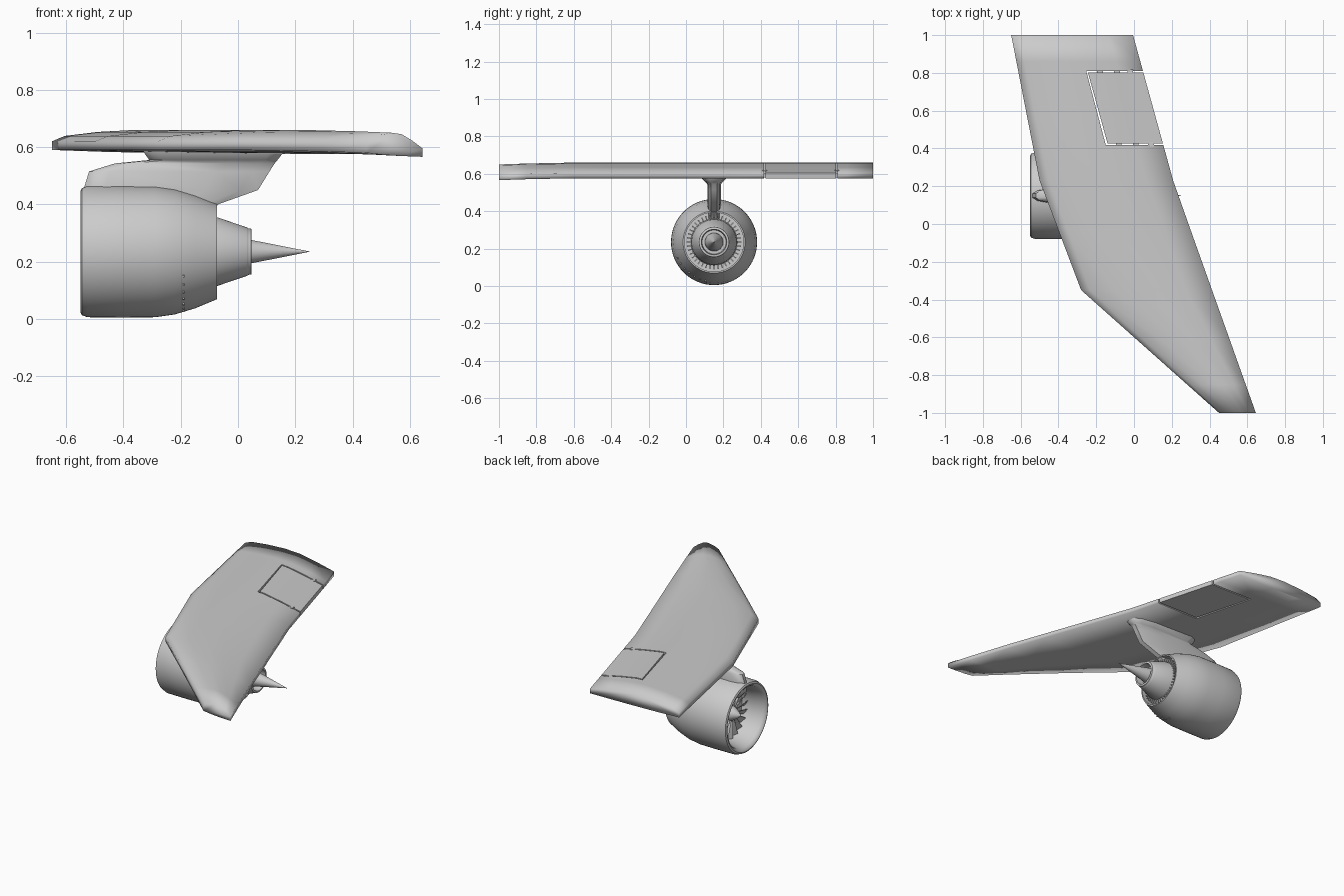
import bpy, bmesh, math
from mathutils import Vector

cube = bpy.data.objects.get("Cube")
if cube:
    bpy.data.objects.remove(cube)

AXIS_Y, AXIS_Z = 0.15, 0.235     # engine centreline

grey = bpy.data.materials.new("plain_grey")
grey.use_nodes = True
grey.diffuse_color = (0.6, 0.6, 0.6, 1)
grey.node_tree.nodes["Principled BSDF"].inputs["Base Color"].default_value = (0.6, 0.6, 0.6, 1)


def build(name, lofts, angle=35):
    """Skin each list of rings into a closed solid, all in one object."""
    bm = bmesh.new()
    for rings in lofts:
        part = [[bm.verts.new(p) for p in ring] for ring in rings]
        n = len(part[0])
        for a, b in zip(part, part[1:]):
            for i in range(n):
                j = (i + 1) % n
                bm.faces.new((a[i], a[j], b[j], b[i]))
        bm.faces.new(part[0][::-1])
        bm.faces.new(part[-1])
    bmesh.ops.recalc_face_normals(bm, faces=bm.faces)
    mesh = bpy.data.meshes.new(name)
    bm.to_mesh(mesh)
    bm.free()
    mesh.materials.append(grey)
    obj = bpy.data.objects.new(name, mesh)
    bpy.context.collection.objects.link(obj)
    activate(obj)
    bpy.ops.object.shade_smooth_by_angle(angle=math.radians(angle))
    return obj


def activate(obj):
    bpy.ops.object.select_all(action='DESELECT')
    obj.select_set(True)
    bpy.context.view_layer.objects.active = obj


def polar(x, r, a):
    return Vector((x, AXIS_Y + r * math.cos(a), AXIS_Z + r * math.sin(a)))


def revolve(name, profile, n=64):
    """Turn (x, radius) points about the engine axis."""
    rings = [[polar(x, max(r, 0.0005), math.tau * i / n) for i in range(n)] for x, r in profile]
    return build(name, [rings], 40)


def polar_box(x0, x1, r0, r1, a, w):
    """Small block standing radially on the engine axis."""
    side = Vector((0, -math.sin(a), math.cos(a))) * w / 2
    return [[polar(x0, r, a) - side, polar(x1, r, a) - side,
             polar(x1, r, a) + side, polar(x0, r, a) + side] for r in (r0, r1)]


def interp(points, t):
    """Piecewise linear lookup in ascending (t, value) points."""
    for (t0, v0), (t1, v1) in zip(points, points[1:]):
        if t <= t1:
            return v0 + (v1 - v0) * (t - t0) / (t1 - t0)
    return points[-1][1]


# Wing: one blunt-edged section swept along the plan outline
LEADING = [(-1, 0.45), (-0.35, -0.28), (0.23, -0.5), (1, -0.65)]
TRAILING = [(-1, 0.645), (0.22, 0.21), (1, -0.005)]
DROP = [(-1, -0.01), (-0.7, 0), (1, 0)]
TOP = [(0, 0.62), (0.07, 0.639), (0.25, 0.653), (0.45, 0.66), (0.62, 0.655), (0.8, 0.634), (1, 0.605)]
BOTTOM = [(1, 0.576), (0.6, 0.579), (0.3, 0.583), (0, 0.59)]


def wing_ring(y):
    front, back = interp(LEADING, y), interp(TRAILING, y)
    return [(front + (back - front) * f, y, z + interp(DROP, y)) for f, z in TOP + BOTTOM]


def flap_prism(inset):
    corners = [(-0.253 + inset, 0.811 - inset), (0.4, 0.811 - inset),
               (0.4, 0.417 + inset), (-0.149 + inset, 0.417 + inset)]
    return build("flap_cutter", [[[(x, y, z) for x, y in corners] for z in (0.4, 0.8)]])


def cut_wing(name, operation, inset):
    wing = build(name, [[wing_ring(y) for y in
                         (1, 0.86, 0.6, 0.23, -0.05, -0.35, -0.6, -0.85, -1)]])
    cutter = flap_prism(inset)
    mod = wing.modifiers.new("cut", 'BOOLEAN')
    mod.operation, mod.solver, mod.object = operation, 'EXACT', cutter
    activate(wing)
    bpy.ops.object.modifier_apply(modifier=mod.name)
    bpy.data.objects.remove(cutter)
    bpy.ops.object.shade_smooth_by_angle(angle=math.radians(35))
    # keep only the flap outline crisp, the wing rim is soft
    for e in wing.data.edges:
        if not all(0.4 < wing.data.vertices[v].co.y < 0.82 for v in e.vertices):
            e.use_edge_sharp = False
    return wing


cut_wing("wing", 'DIFFERENCE', 0)
cut_wing("flap", 'INTERSECT', 0.009)

# Pins bridging the gaps beside the flap
pins = []
for y, xs in ((0.807, (-0.18, -0.09, -0.02)), (0.421, (-0.08, 0.01, 0.09))):
    for x in xs:
        pins.append([[(x - 0.015, y + d, z) for z in (0.60, 0.62)] +
                     [(x + 0.015, y + d, z) for z in (0.62, 0.60)] for d in (-0.012, 0.012)])
build("flap_pins", pins)

# Pylon: rounded plan sections (z, front x, rear x, half width)
pylon = []
for z, x0, x1, w in ((0.36, -0.5, -0.1, 0.036), (0.40, -0.535, -0.07, 0.036),
                     (0.45, -0.54, 0.07, 0.036), (0.515, -0.52, 0.11, 0.036),
                     (0.543, -0.43, 0.128, 0.036), (0.555, -0.31, 0.138, 0.045),
                     (0.583, -0.33, 0.16, 0.075), (0.61, -0.33, 0.16, 0.075)):
    half = [(0, 0.3), (0.04, 0.75), (0.12, 1), (0.7, 1), (0.9, 0.8), (1, 0.45)]
    pylon.append([(x0 + (x1 - x0) * f, AXIS_Y + w * s, z) for f, s in half] +
                 [(x0 + (x1 - x0) * f, AXIS_Y - w * s, z) for f, s in reversed(half)])
build("pylon", [pylon], 50)

# Engine cowling with hollow intake and rear duct
revolve("nacelle", [(-0.39, 0), (-0.39, 0.172), (-0.47, 0.18), (-0.53, 0.192), (-0.546, 0.202),
                    (-0.55, 0.212), (-0.545, 0.222), (-0.525, 0.229), (-0.4, 0.23), (-0.29, 0.229),
                    (-0.22, 0.219), (-0.15, 0.198), (-0.073, 0.166), (-0.073, 0.158),
                    (-0.14, 0.162), (-0.14, 0)])
revolve("core_nozzle", [(-0.15, 0), (-0.15, 0.125), (-0.073, 0.12), (0.03, 0.085), (0.034, 0.083),
                        (0.036, 0.081), (0.046, 0.08), (0.048, 0.076), (0.048, 0.068),
                        (0.0, 0.064), (0.0, 0)])
revolve("exhaust_cone", [(-0.01, 0), (-0.01, 0.05), (0.02, 0.047), (0.05, 0.04), (0.25, 0)], 32)
revolve("spinner", [(-0.50, 0), (-0.485, 0.018), (-0.45, 0.04), (-0.42, 0.05), (-0.38, 0.05)], 32)

# Twisted fan blades
blades = []
for i in range(20):
    rings = []
    for r, twist in ((0.045, 0.35), (0.1, 0.7), (0.172, 1.0)):
        a = math.tau * i / 20
        tangent = Vector((0, -math.sin(a), math.cos(a)))
        chord = (Vector((math.cos(twist), 0, 0)) + tangent * math.sin(twist)) * 0.02
        thick = (Vector((-math.sin(twist), 0, 0)) + tangent * math.cos(twist)) * 0.002
        c = polar(-0.42, r, a)
        rings.append([c - chord - thick, c + chord - thick, c + chord + thick, c - chord + thick])
    blades.append(rings)
build("fan_blades", blades)

# Outlet vanes round the core, and small fasteners on the cowling
build("outlet_vanes", [polar_box(-0.14, -0.085, 0.11, 0.146, math.tau * i / 40, 0.006)
                       for i in range(40)])
build("cowling_studs", [polar_box(-0.194, -0.186, 0.2, 0.215, math.radians(204 + 9 * i), 0.008)
                        for i in range(7)])
